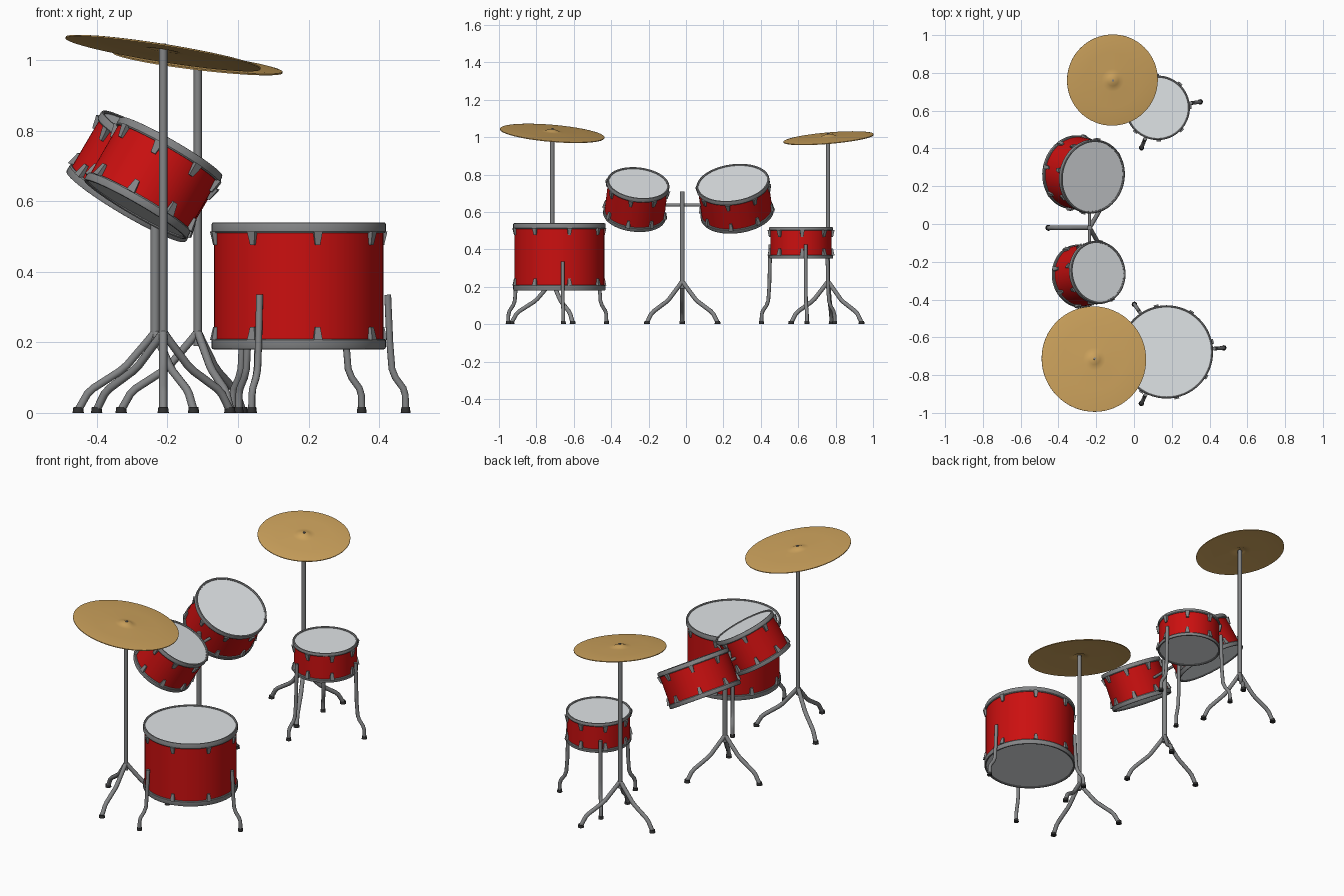
import bpy, bmesh
from math import radians, sin, cos, pi
from mathutils import Vector, Matrix

cube = bpy.data.objects.get("Cube")
if cube:
    bpy.data.objects.remove(cube)


def material(name, rgb, rough=0.5):
    m = bpy.data.materials.new(name)
    m.use_nodes = True
    m.diffuse_color = (*rgb, 1)
    bsdf = m.node_tree.nodes["Principled BSDF"]
    bsdf.inputs["Base Color"].default_value = (*rgb, 1)
    bsdf.inputs["Roughness"].default_value = rough
    return m


RED = material("red_lacquer", (0.6, 0.005, 0.005))
WHITE = material("drumhead_white", (0.74, 0.77, 0.79))
STEEL = material("steel_grey", (0.23, 0.235, 0.24))
BRASS = material("brass", (0.62, 0.37, 0.11))
RUBBER = material("black_rubber", (0.03, 0.03, 0.03))


def mesh_object(name, bm, mat, frame, smooth=True):
    bmesh.ops.recalc_face_normals(bm, faces=bm.faces)
    me = bpy.data.meshes.new(name)
    bm.to_mesh(me)
    bm.free()
    me.materials.append(mat)
    ob = bpy.data.objects.new(name, me)
    bpy.context.collection.objects.link(ob)
    ob.matrix_world = frame
    if smooth:
        bpy.ops.object.select_all(action="DESELECT")
        ob.select_set(True)
        bpy.context.view_layer.objects.active = ob
        bpy.ops.object.shade_smooth_by_angle(angle=radians(35))
    return ob


def lathe(name, profile, mat, frame, steps=48, closed=False):
    """Spin a (radius, height) profile around the local z axis."""
    bm = bmesh.new()
    vs = [bm.verts.new((r, 0, z)) for r, z in profile]
    pairs = list(zip(vs, vs[1:])) + ([(vs[-1], vs[0])] if closed else [])
    edges = [bm.edges.new(p) for p in pairs]
    bmesh.ops.spin(bm, geom=vs + edges, cent=(0, 0, 0), axis=(0, 0, 1),
                   angle=2 * pi, steps=steps)
    bmesh.ops.remove_doubles(bm, verts=bm.verts, dist=0.0001)
    return mesh_object(name, bm, mat, frame)


def tube(name, points, radius):
    cu = bpy.data.curves.new(name, "CURVE")
    cu.dimensions = "3D"
    cu.bevel_depth = radius
    cu.bevel_resolution = 3
    cu.use_fill_caps = True
    sp = cu.splines.new("POLY")
    sp.points.add(len(points) - 1)
    for p, co in zip(sp.points, points):
        p.co = (*co, 1)
    sp.use_smooth = True
    cu.materials.append(STEEL)
    ob = bpy.data.objects.new(name, cu)
    bpy.context.collection.objects.link(ob)
    return ob


def bent_leg(name, centre, angle, profile, radius):
    """Tube following (distance out, height) points, with a rubber foot."""
    a = radians(angle)
    pts = [(centre[0] + r * cos(a), centre[1] + r * sin(a), z) for r, z in profile]
    tube(name, pts, radius)
    foot = Matrix.Translation((pts[-1][0], pts[-1][1], 0))
    lathe(name + "_foot", [(0, 0), (radius * 1.4, 0), (radius * 1.2, 0.016), (0, 0.016)],
          RUBBER, foot, 16)


def axis_frame(base, axis):
    rot = Vector((0, 0, 1)).rotation_difference(Vector(axis)).to_matrix().to_4x4()
    return Matrix.Translation(base) @ rot


def drum(name, base, top, r, phase, rim=0.026):
    base, top = Vector(base), Vector(top)
    h = (top - base).length
    frame = axis_frame(base, top - base)
    shell_r = r - 0.007
    lathe(name + "_shell", [(shell_r, 0.01), (shell_r, h - 0.01)], RED, frame, 64)
    # hoops and skins at both ends
    hoop = [(r - 0.012, 0.003), (r - 0.007, 0), (r - 0.002, 0.001), (r, 0.005),
            (r, rim - 0.004), (r - 0.003, rim), (r - 0.012, rim)]
    for end, flip in (("bottom", False), ("top", True)):
        ends = [(q, h - z if flip else z) for q, z in hoop]
        lathe(f"{name}_{end}_hoop", ends, STEEL, frame, 64, closed=True)
        z = h - 0.006 if flip else 0.006
        lathe(f"{name}_{end}_skin", [(0, z), (r - 0.01, z)], WHITE, frame, 64)
    # tapered tension lugs under each hoop
    bm = bmesh.new()
    for k in range(8):
        turn = Matrix.Rotation(radians(phase + 45 * k), 4, "Z")
        for sign, z in ((1, rim - 0.004), (-1, h - rim + 0.004)):
            lug = bmesh.ops.create_cube(bm, size=1)["verts"]
            for v in lug:
                far = v.co.z > 0
                out = v.co.x > 0
                width = 0.014 if far else 0.025
                depth = (0.007 if far else 0.015) if out else -0.004
                v.co = turn @ Vector((shell_r + depth, v.co.y * width,
                                      z + (0.038 * sign if far else 0)))
    mesh_object(name + "_lugs", bm, STEEL, frame, smooth=False)


def drum_legs(name, centre, r, top_z, start):
    profile = [(r + 0.006, top_z), (r + 0.012, 0.20), (r + 0.018, 0.125),
               (r + 0.028, 0.10), (r + 0.05, 0.07), (r + 0.056, 0.05), (r + 0.057, 0.008)]
    for k in range(3):
        bent_leg(f"{name}_leg_{k + 1}", centre, start + 120 * k, profile, 0.01)


def stand(name, centre, top_z, start, radius):
    x, y = centre
    tube(name + "_pole", [(x, y, 0.19), (x, y, top_z)], radius)
    profile = [(0.004, 0.225), (0.02, 0.205), (0.08, 0.135), (0.10, 0.118),
               (0.175, 0.07), (0.192, 0.054), (0.218, 0.008)]
    for k in range(3):
        bent_leg(f"{name}_leg_{k + 1}", centre, start + 120 * k, profile, 0.0115)


def cymbal(name, centre, r, normal):
    frame = axis_frame(centre, normal)
    upper = [(0, 0.021), (0.015, 0.019), (0.03, 0.014), (0.042, 0.009),
             (0.06, 0.008), (r * 0.6, 0.006), (r * 0.95, 0.002), (r, 0)]
    lower = [(q, z - 0.004) for q, z in reversed(upper)]
    lathe(name, upper + lower, BRASS, frame, 64)
    lathe(name + "_nut", [(0, 0.026), (0.006, 0.025), (0.006, 0.016)], STEEL, frame, 16)


# floor drum and small drum on their own legs
drum("floor_drum", (0.172, -0.677, 0.18), (0.172, -0.677, 0.54), 0.247, 12.7, 0.03)
drum_legs("floor_drum", (0.172, -0.677), 0.247, 0.335, 4)
drum("snare_drum", (0.125, 0.615, 0.35), (0.125, 0.615, 0.52), 0.171, 2, 0.02)
drum_legs("snare_drum", (0.125, 0.615), 0.171, 0.425, 8)

# tilted pair of drums on a shared stand
drum("small_tom", (-0.292, -0.277, 0.576), (-0.188, -0.255, 0.756), 0.168, -11)
drum("large_tom", (-0.318, 0.275, 0.584), (-0.216, 0.25, 0.757), 0.197, -11)
stand("tom_stand", (-0.235, -0.02), 0.71, 180, 0.0135)
tube("tom_crossbar", [(-0.235, -0.12, 0.637), (-0.235, 0.085, 0.637)], 0.008)

# cymbals
stand("front_cymbal_stand", (-0.212, -0.715), 1.032, 30, 0.0115)
cymbal("front_cymbal", (-0.212, -0.715, 1.022), 0.28, (0.16, 0.085, 1))
stand("rear_cymbal_stand", (-0.114, 0.76), 1.004, 55, 0.0115)
cymbal("rear_cymbal", (-0.114, 0.762, 0.996), 0.242, (0.12, -0.085, 1))
